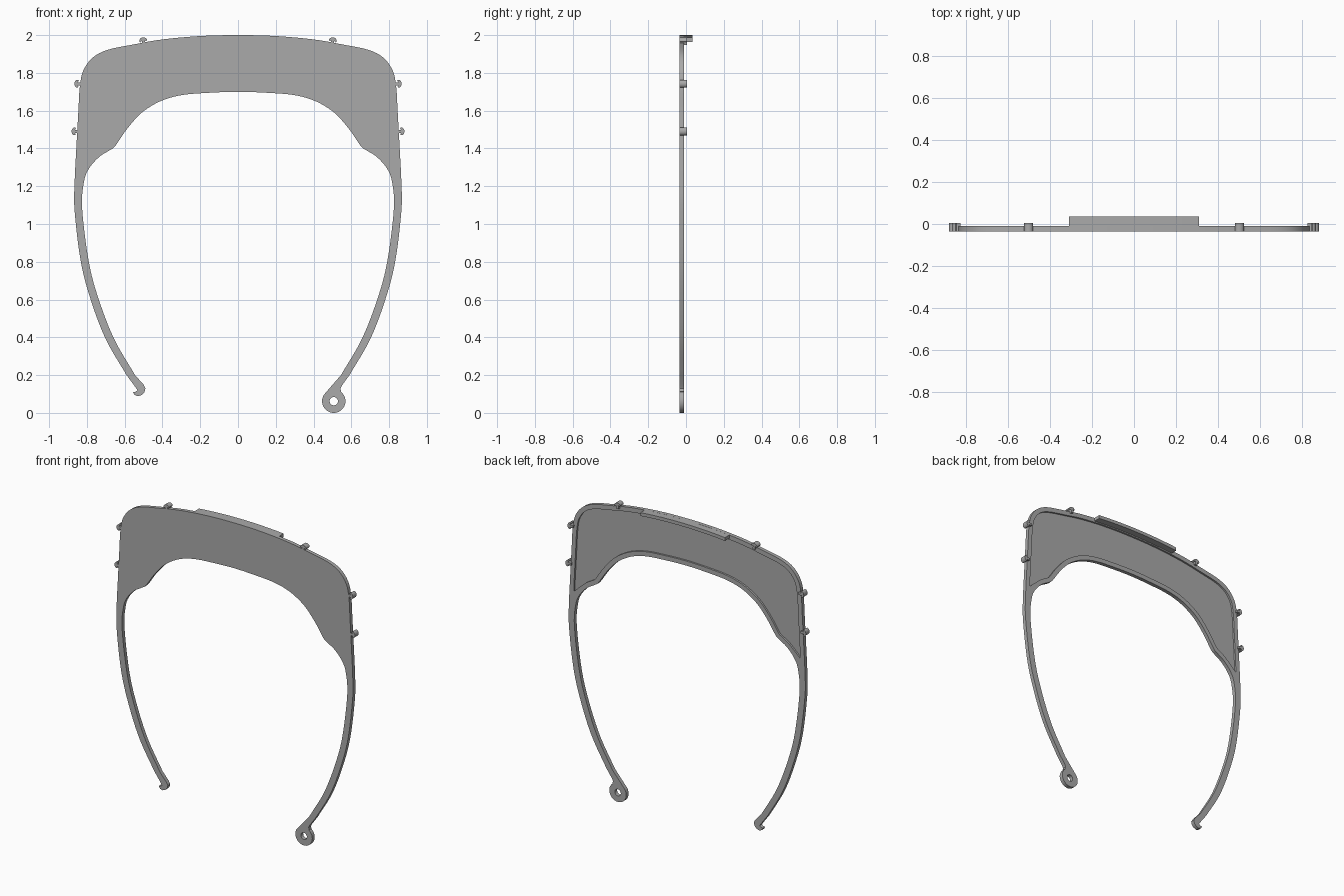
import bpy, math
from mathutils import Vector

cube = bpy.data.objects.get("Cube")
if cube:
    bpy.data.objects.remove(cube, do_unlink=True)

grey = bpy.data.materials.new("plain grey")
grey.use_nodes = True
COLOR = (0.4, 0.4, 0.4, 1)
grey.diffuse_color = COLOR
grey.node_tree.nodes["Principled BSDF"].inputs["Base Color"].default_value = COLOR

FRONT, FLOOR, BACK = -0.035, -0.022, -0.01


def smooth(pts, steps=6):
    """Catmull-Rom curve through the points."""
    p = [Vector(q) for q in pts]
    p = [2 * p[0] - p[1]] + p + [2 * p[-1] - p[-2]]
    out = []
    for a, b, c, d in zip(p, p[1:], p[2:], p[3:]):
        for i in range(steps):
            t = i / steps
            out.append(0.5 * (2 * b + (c - a) * t + (2 * a - 5 * b + 4 * c - d) * t * t
                              + (3 * b - a - 3 * c + d) * t ** 3))
    return out + [p[-2]]


def mirrored(half):
    return [(-x, z) for x, z in reversed(half[1:])] + half


def offset(line, dist):
    """Shift a line sideways; positive is to the right of travel."""
    out = []
    for i, p in enumerate(line):
        d = (line[min(i + 1, len(line) - 1)] - line[max(i - 1, 0)]).normalized()
        out.append(p + Vector((d.y, -d.x)) * dist)
    return out


def circle(cx, cz, r, n=40):
    return [(cx + r * math.cos(math.tau * i / n), cz + r * math.sin(math.tau * i / n))
            for i in range(n)]


def slab(name, loops, y0, y1):
    """Filled outline, with optional holes, extruded from y0 to y1."""
    cu = bpy.data.curves.new(name, 'CURVE')
    cu.dimensions, cu.fill_mode = '2D', 'BOTH'
    cu.extrude = (y1 - y0) / 2
    for loop in loops:
        sp = cu.splines.new('POLY')
        sp.points.add(len(loop) - 1)
        for pt, q in zip(sp.points, loop):
            pt.co = (q[0], q[1], 0, 1)
        sp.use_cyclic_u = True
    ob = bpy.data.objects.new(name, cu)
    bpy.context.collection.objects.link(ob)
    ob.rotation_euler.x = math.pi / 2
    ob.location.y = (y0 + y1) / 2
    bpy.ops.object.select_all(action='DESELECT')
    ob.select_set(True)
    bpy.context.view_layer.objects.active = ob
    bpy.ops.object.convert(target='MESH')
    ob = bpy.context.view_layer.objects.active
    bpy.ops.object.mode_set(mode='EDIT')
    bpy.ops.mesh.select_all(action='SELECT')
    bpy.ops.mesh.remove_doubles(threshold=0.00005)
    bpy.ops.mesh.normals_make_consistent(inside=False)
    bpy.ops.object.mode_set(mode='OBJECT')
    bpy.ops.object.shade_smooth_by_angle(angle=math.radians(35))
    ob.data.materials.clear()
    ob.data.materials.append(grey)
    return ob


# Outer and inner edges of the frame
outer = smooth(mirrored([
    (0, 2), (0.2, 1.995), (0.4, 1.977), (0.55, 1.951), (0.69, 1.922), (0.77, 1.88),
    (0.82, 1.81), (0.838, 1.72), (0.845, 1.6), (0.856, 1.4), (0.865, 1.22),
    (0.865, 1.07), (0.832, 0.8), (0.78, 0.6), (0.7, 0.39), (0.59, 0.2)]))
inner = smooth(mirrored([
    (0, 1.7), (0.2, 1.692), (0.3, 1.682), (0.38, 1.662), (0.45, 1.63), (0.52, 1.58),
    (0.59, 1.5), (0.65, 1.413), (0.68, 1.39), (0.735, 1.355), (0.79, 1.292),
    (0.816, 1.22), (0.825, 1.08), (0.79, 0.8), (0.737, 0.6), (0.655, 0.39), (0.545, 0.2)]))

# Arm ends: left one runs into the ring, right one ends in a small hook
ring_end = [(0.55, 0.145), (0.542, 0.128), (0.546, 0.112), (0.465, 0.108), (0.497, 0.145)]
hook_end = [(-0.5, 0.15), (-0.49, 0.13), (-0.495, 0.11), (-0.51, 0.095), (-0.53, 0.088),
            (-0.548, 0.095), (-0.556, 0.11), (-0.542, 0.112), (-0.532, 0.12), (-0.54, 0.132)]
outline = outer + ring_end + inner[::-1] + hook_end

# Recess in the back of the wide brow panel
low = 1.34
recess = (offset([p for p in outer if p.y > low], 0.03) + [(0.828, 1.31)]
          + offset([p for p in inner if p.y > low], -0.03)[::-1] + [(-0.828, 1.31)])

slab("front_plate", [outline], FRONT, FLOOR)
slab("back_rim", [outline, recess], FLOOR, BACK)

# Pivot ring
slab("pivot_ring", [circle(0.507, 0.062, 0.062), circle(0.507, 0.062, 0.022)], FRONT, BACK)

# Top lip following the brow curve
xs = [0.31 * i / 12 for i in range(-12, 13)]
crown = [(x, 2 - 0.14 * x * x) for x in xs]
slab("top_lip", [crown + [(x, z - 0.022) for x, z in reversed(crown)]], FRONT, 0.035)

# Mushroom pegs around the edge
head = [(0.021 * math.cos(a), 0.011 + 0.017 * math.sin(a))
        for a in (math.pi * i / 12 for i in range(13))]
peg = [(0.008, -0.012), (0.008, 0.011), (0.017, 0.005)] + head \
    + [(-0.017, 0.005), (-0.008, 0.011), (-0.008, -0.012)]
for label, px, pz, tilt in (("top", 0.5, 1.96, -10), ("upper", 0.838, 1.742, -87),
                            ("lower", 0.853, 1.49, -87)):
    t = math.radians(tilt)
    shape = [(px + u * math.cos(t) - v * math.sin(t), pz + u * math.sin(t) + v * math.cos(t))
             for u, v in peg]
    slab(label + "_peg_left", [shape], FRONT, 0.004)
    slab(label + "_peg_right", [[(-x, z) for x, z in shape]], FRONT, 0.004)
